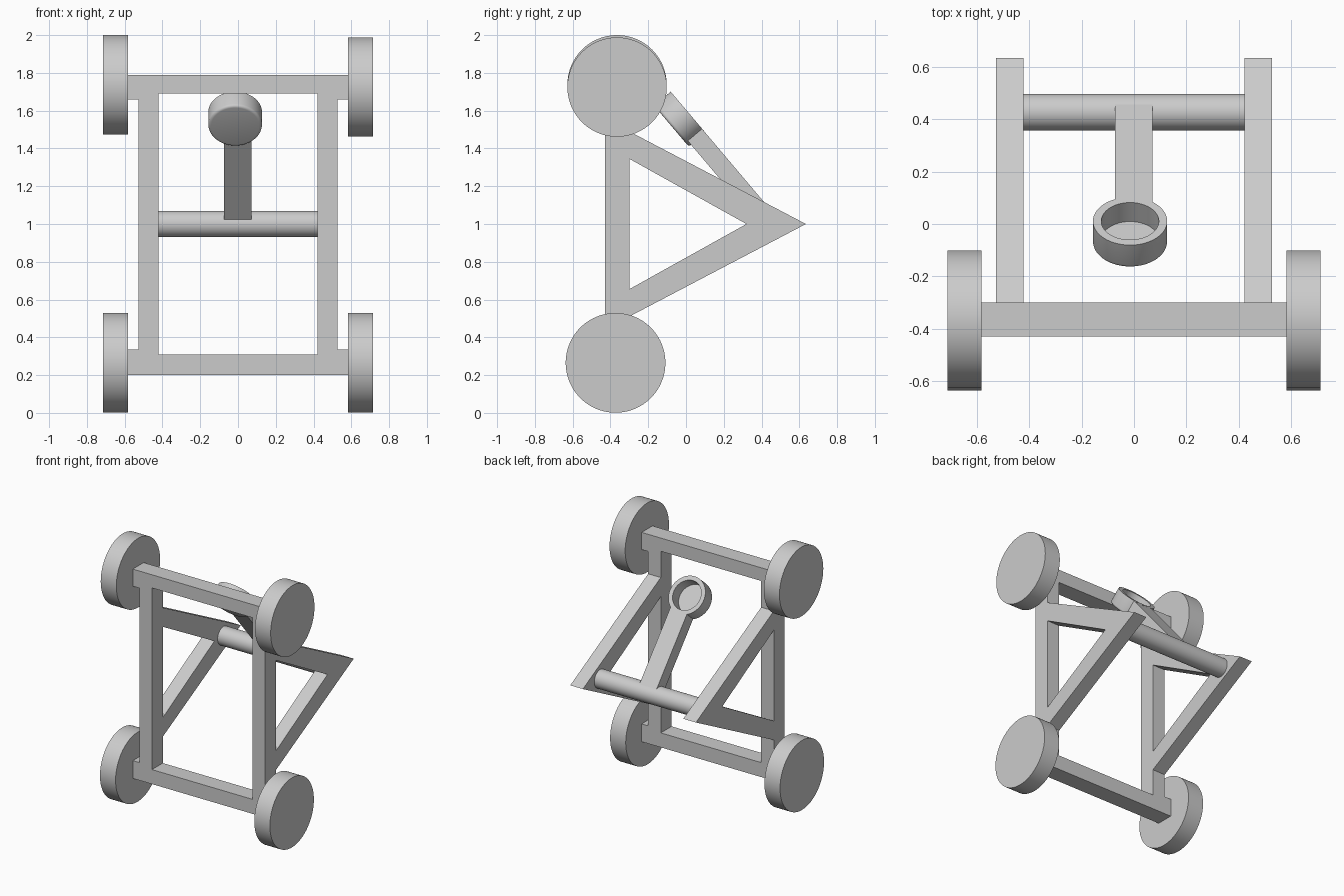
import bpy, bmesh, math
from mathutils import Matrix, Vector

cube = bpy.data.objects.get("Cube")
if cube:
    bpy.data.objects.remove(cube, do_unlink=True)

grey = bpy.data.materials.new("light grey")
grey.use_nodes = True
colour = (0.6, 0.6, 0.6, 1)
grey.diffuse_color = colour
grey.node_tree.nodes["Principled BSDF"].inputs["Base Color"].default_value = colour


def finish(name, bm, smooth=False):
    bmesh.ops.recalc_face_normals(bm, faces=bm.faces)
    mesh = bpy.data.meshes.new(name)
    bm.to_mesh(mesh)
    bm.free()
    mesh.materials.append(grey)
    obj = bpy.data.objects.new(name, mesh)
    bpy.context.collection.objects.link(obj)
    if smooth:
        bpy.ops.object.select_all(action='DESELECT')
        obj.select_set(True)
        bpy.context.view_layer.objects.active = obj
        bpy.ops.object.shade_smooth_by_angle(angle=math.radians(35))
    return obj


def box(name, x, y, z, matrix=Matrix()):
    """Box from (min, max) pairs."""
    bm = bmesh.new()
    size = Matrix.Diagonal((x[1] - x[0], y[1] - y[0], z[1] - z[0], 1))
    middle = Matrix.Translation((sum(x) / 2, sum(y) / 2, sum(z) / 2))
    bmesh.ops.create_cube(bm, size=1, matrix=matrix @ middle @ size)
    return finish(name, bm)


def x_cylinder(name, x, y, z, radius):
    bm = bmesh.new()
    matrix = Matrix.Translation((sum(x) / 2, y, z)) @ Matrix.Rotation(math.pi / 2, 4, 'Y')
    bmesh.ops.create_cone(bm, cap_ends=True, segments=96, radius1=radius, radius2=radius,
                          depth=x[1] - x[0], matrix=matrix)
    return finish(name, bm, True)


def lathe(name, profile, matrix, steps=96):
    """Spin an (r, z) profile around the local z axis."""
    bm = bmesh.new()
    verts = [bm.verts.new((r, 0, z)) for r, z in profile]
    edges = [bm.edges.new(pair) for pair in zip(verts, verts[1:])]
    bmesh.ops.spin(bm, geom=verts + edges, cent=(0, 0, 0), axis=(0, 0, 1),
                   angle=math.tau, steps=steps)
    bmesh.ops.remove_doubles(bm, verts=bm.verts, dist=1e-5)
    bm.transform(matrix)
    return finish(name, bm, True)


FRAME_Y = (-0.43, -0.30)
INNER, POST, HUB, RIM = 0.422, 0.528, 0.583, 0.714

# Crossbeams between the posts
box("lower_beam", (-INNER, INNER), FRAME_Y, (0.20, 0.31))
box("upper_beam", (-INNER, INNER), FRAME_Y, (1.69, 1.79))

# Side frames, axle stubs and wheels
for side, s in (("left", 1), ("right", -1)):
    def span(a, b):
        return tuple(sorted((s * a, s * b)))

    box(side + "_post", span(INNER, POST), FRAME_Y, (0.20, 1.79))
    box(side + "_lower_stub", span(POST, HUB), FRAME_Y, (0.20, 0.335))
    box(side + "_upper_stub", span(POST, HUB), FRAME_Y, (1.66, 1.79))

    x0, x1 = span(INNER, POST)
    upper_half = [(0.32, 0), (-0.30, 0.345), (-0.30, 0.49), (0.635, 0)]
    lower_half = [(-0.30, -0.49), (-0.30, -0.345)]
    bm = bmesh.new()
    face = bm.faces.new([bm.verts.new((x0, y, 1 + z)) for y, z in upper_half + lower_half])
    new = bmesh.ops.extrude_face_region(bm, geom=[face])["geom"]
    bmesh.ops.translate(bm, vec=(x1 - x0, 0, 0),
                        verts=[v for v in new if isinstance(v, bmesh.types.BMVert)])
    finish(side + "_v_brace", bm)

    x_cylinder(side + "_lower_wheel", span(HUB, RIM), -0.373, 0.265, 0.264)
    x_cylinder(side + "_upper_wheel", span(HUB, RIM), -0.365, 1.725 if s > 0 else 1.737, 0.263)

# Round bar joining the braces
x_cylinder("cross_bar", (-INNER, INNER), 0.428, 1.0, 0.07)

# Tilted arm and cup: local y runs down the arm, local z out of the cup
down = Vector((0, 0.646, -0.763)).normalized()
out = Vector((0, 0.763, 0.646)).normalized()
tilt = Matrix((Vector((1, 0, 0)), down, out)).transposed().to_4x4()
tilt = Matrix.Translation((0, 0.011, 1.592)) @ tilt

box("arm", (-0.073, 0.071), (0.115, 0.703), (-0.0995, -0.0005), tilt)

cup_profile = [(0, -0.095), (0.11, -0.095), (0.11, 0), (0.142, 0), (0.142, -0.10)]
for i in range(1, 5):
    a = i * math.pi / 8
    cup_profile.append((0.127 + 0.015 * math.cos(a), -0.10 - 0.015 * math.sin(a)))
cup_profile.append((0, -0.115))
lathe("cup", cup_profile, tilt @ Matrix.Translation((-0.015, 0, 0)))
